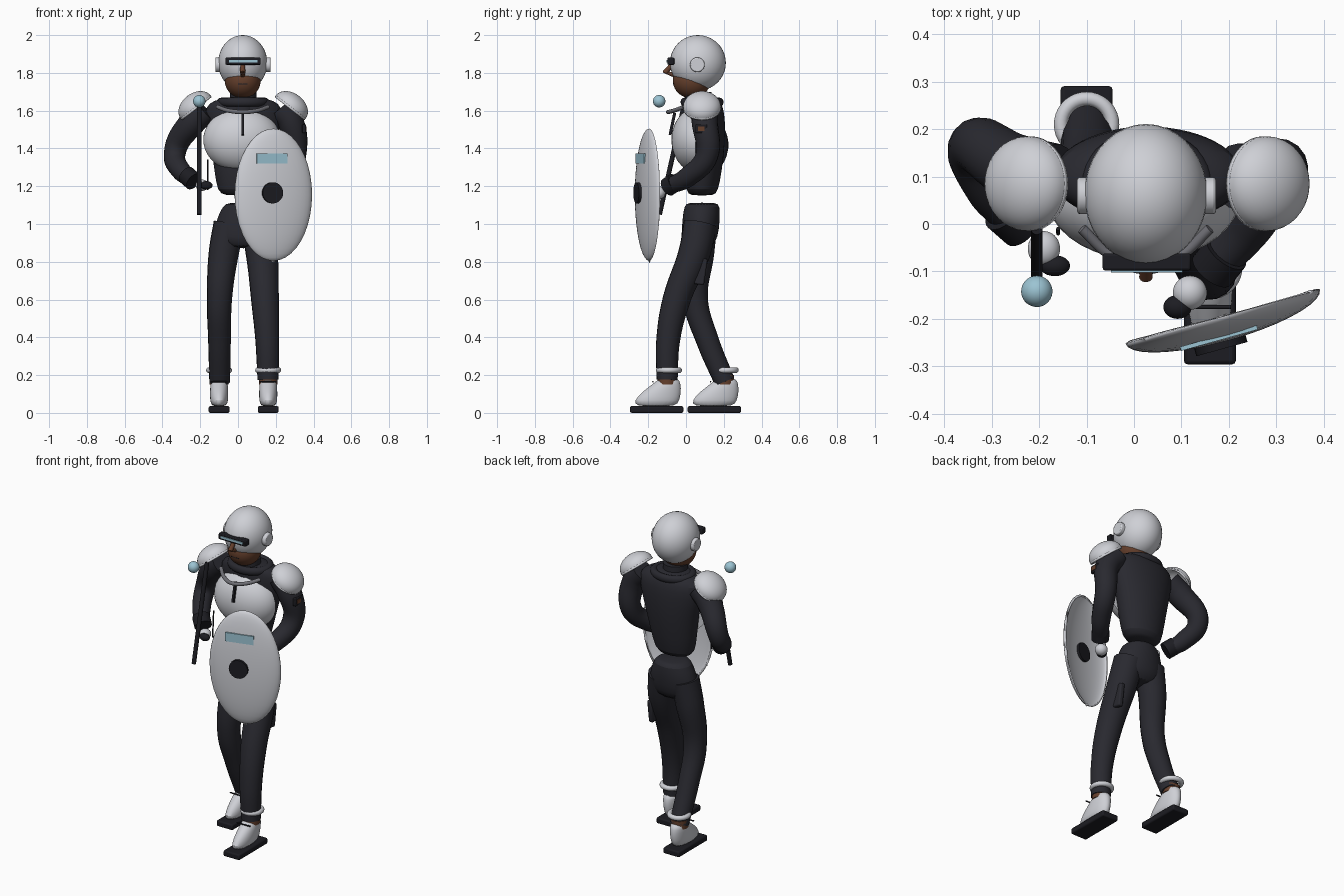
import bpy, bmesh, math
from mathutils import Vector, Matrix

cube = bpy.data.objects.get("Cube")
if cube:
    bpy.data.objects.remove(cube, do_unlink=True)


def material(name, rgb):
    m = bpy.data.materials.new(name)
    m.use_nodes = True
    m.diffuse_color = (*rgb, 1)
    m.node_tree.nodes["Principled BSDF"].inputs["Base Color"].default_value = (*rgb, 1)
    return m


WHITE = material("armour white", (0.62, 0.63, 0.67))
CLOTH = material("dark cloth", (0.022, 0.022, 0.029))
BLACK = material("black rubber", (0.012, 0.012, 0.016))
GREY = material("grey cord", (0.16, 0.16, 0.18))
BLUE = material("pale blue glass", (0.33, 0.55, 0.65))
SKIN = material("brown skin", (0.13, 0.05, 0.025))


def finish(ob, mat, angle=40):
    ob.data.materials.append(mat)
    bpy.ops.object.select_all(action='DESELECT')
    bpy.context.view_layer.objects.active = ob
    ob.select_set(True)
    if ob.type == 'CURVE':
        bpy.ops.object.convert(target='MESH')
        ob = bpy.context.object
    bpy.ops.object.shade_smooth_by_angle(angle=math.radians(angle))
    return ob


def from_bmesh(name, bm, mat, loc=(0, 0, 0), rot=(0, 0, 0)):
    bmesh.ops.recalc_face_normals(bm, faces=bm.faces)
    me = bpy.data.meshes.new(name)
    bm.to_mesh(me)
    bm.free()
    ob = bpy.data.objects.new(name, me)
    bpy.context.collection.objects.link(ob)
    ob.location, ob.rotation_euler = loc, rot
    return finish(ob, mat)


def modify(ob, kind, **settings):
    mod = ob.modifiers.new(kind.lower(), kind)
    for key, value in settings.items():
        setattr(mod, key, value)


def ellipsoid(name, mat, loc, size, rot=(0, 0, 0), cuts=(), shell=0):
    """Ellipsoid; each cut is (point, normal) removing the side the normal points to."""
    bm = bmesh.new()
    bmesh.ops.create_uvsphere(bm, u_segments=36, v_segments=20, radius=1)
    bmesh.ops.scale(bm, vec=size, verts=bm.verts)
    for co, no in cuts:
        cut = bmesh.ops.bisect_plane(bm, geom=bm.verts[:] + bm.edges[:] + bm.faces[:],
                                     plane_co=co, plane_no=no, clear_outer=True)
        if not shell:
            rim = [e for e in cut["geom_cut"] if isinstance(e, bmesh.types.BMEdge)]
            bmesh.ops.holes_fill(bm, edges=rim, sides=0)
    ob = from_bmesh(name, bm, mat, loc, rot)
    if shell:
        modify(ob, 'SOLIDIFY', thickness=shell, offset=-1)
    return ob


def box(name, mat, loc, size, rot=(0, 0, 0), bevel=0.0):
    bm = bmesh.new()
    bmesh.ops.create_cube(bm, size=1)
    bmesh.ops.scale(bm, vec=size, verts=bm.verts)
    ob = from_bmesh(name, bm, mat, loc, rot)
    if bevel:
        modify(ob, 'BEVEL', width=bevel, segments=2)
    return ob


def rod(name, mat, a, b, radius, tip=None):
    """Cylinder or cone between two points."""
    a, b = Vector(a), Vector(b)
    bm = bmesh.new()
    bmesh.ops.create_cone(bm, cap_ends=True, segments=28, radius1=radius,
                          radius2=radius if tip is None else tip, depth=(b - a).length)
    turn = (b - a).to_track_quat('Z', 'Y').to_euler()
    return from_bmesh(name, bm, mat, (a + b) / 2, turn)


def limb(name, mat, points):
    """Smooth tube through (x, y, z, radius) points."""
    cu = bpy.data.curves.new(name, 'CURVE')
    cu.dimensions = '3D'
    cu.bevel_depth, cu.bevel_resolution, cu.resolution_u = 1, 6, 8
    cu.use_fill_caps = True
    sp = cu.splines.new('BEZIER')
    sp.bezier_points.add(len(points) - 1)
    for bp, p in zip(sp.bezier_points, points):
        bp.co, bp.radius = p[:3], p[3]
        bp.handle_left_type = bp.handle_right_type = 'AUTO'
    ob = bpy.data.objects.new(name, cu)
    bpy.context.collection.objects.link(ob)
    return finish(ob, mat)


def loft(name, mat, sections, n=28):
    """Stack of level ellipses: (z, centre x, centre y, radius x, radius y)."""
    bm = bmesh.new()
    rings = []
    for z, cx, cy, rx, ry in sections:
        angles = [2 * math.pi * i / n for i in range(n)]
        rings.append([bm.verts.new((cx + rx * math.cos(t), cy + ry * math.sin(t), z)) for t in angles])
    for lo, hi in zip(rings, rings[1:]):
        for i in range(n):
            bm.faces.new((lo[i], lo[(i + 1) % n], hi[(i + 1) % n], hi[i]))
    bm.faces.new(rings[0][::-1])
    bm.faces.new(rings[-1])
    ob = from_bmesh(name, bm, mat)
    modify(ob, 'SUBSURF', levels=1, render_levels=1)
    return ob


def ring(name, mat, loc, major, minor, squash=(1, 1, 1)):
    bpy.ops.mesh.primitive_torus_add(major_segments=36, minor_segments=12, location=loc,
                                     major_radius=major, minor_radius=minor)
    ob = bpy.context.object
    ob.name, ob.scale = name, squash
    return finish(ob, mat)


# Head and helmet
ellipsoid("helmet", WHITE, (0.025, 0.063, 1.853), (0.13, 0.148, 0.147), cuts=[((0, 0, -0.138), (0, 0, -1))])
ellipsoid("face", SKIN, (0.025, 0.03, 1.76), (0.095, 0.1, 0.095))
rod("nose", SKIN, (0.025, -0.06, 1.86), (0.025, -0.112, 1.8), 0.012, 0.014)
rod("nose_tip", SKIN, (0.025, -0.06, 1.79), (0.025, -0.122, 1.805), 0.015, 0.003)
box("mouth", BLACK, (0.025, -0.062, 1.742), (0.05, 0.012, 0.005))
box("visor", BLACK, (0.027, -0.08, 1.862), (0.186, 0.036, 0.038), bevel=0.005)
box("visor_lens", BLUE, (0.027, -0.099, 1.862), (0.15, 0.006, 0.013))
for side, x in (("right", -0.105), ("left", 0.158)):
    ear = rod(side + "_ear_disc", WHITE, (x - 0.015, 0.06, 1.843), (x + 0.015, 0.06, 1.843), 0.039)
    modify(ear, 'BEVEL', width=0.006, segments=2, limit_method='ANGLE')
rod("neck", CLOTH, (0.027, 0.065, 1.6), (0.027, 0.065, 1.7), 0.072, 0.07)

# Torso
loft("jacket", CLOTH, [
    (1.15, 0.015, 0.085, 0.085, 0.06), (1.17, 0.015, 0.085, 0.125, 0.085),
    (1.28, 0.02, 0.09, 0.145, 0.1), (1.42, 0.025, 0.1, 0.17, 0.107),
    (1.55, 0.03, 0.103, 0.205, 0.105), (1.62, 0.03, 0.1, 0.205, 0.098),
    (1.655, 0.03, 0.09, 0.16, 0.085), (1.67, 0.03, 0.075, 0.085, 0.07)])
ring("hood_collar", CLOTH, (0.027, 0.085, 1.645), 0.115, 0.024, (1, 0.82, 1))
ellipsoid("chest_plate", WHITE, (0.02, 0.06, 1.445), (0.205, 0.137, 0.172),
          cuts=[((0, 0, -0.155), (0, 0, -1)), ((0, -0.01, 0), (0, 1, 0))])
box("chest_zip", BLACK, (0.025, -0.072, 1.53), (0.013, 0.016, 0.12), (math.radians(-12), 0, 0))
limb("chest_cord", GREY, [(-0.11, -0.01, 1.62, 0.011), (-0.05, -0.065, 1.6, 0.011),
                          (0.025, -0.095, 1.593, 0.011), (0.1, -0.065, 1.6, 0.011),
                          (0.16, -0.01, 1.62, 0.011)])
rod("waist_strap", BLACK, (-0.16, -0.02, 1.18), (-0.16, -0.01, 1.34), 0.004)

# Shoulder pads
for side, x, s in (("right", -0.225, -1), ("left", 0.28, 1)):
    ellipsoid(side + "_shoulder_pad", WHITE, (x, 0.085, 1.62), (0.1, 0.1, 0.072),
              (0, s * math.radians(38), 0), cuts=[((0, 0, 0), (0, 0, -1))], shell=0.012)

# Arms, gloves and arm badge
limb("right_arm", CLOTH, [(-0.17, 0.1, 1.6, 0.07), (-0.24, 0.115, 1.54, 0.072), (-0.335, 0.16, 1.375, 0.058),
                          (-0.3, 0.07, 1.28, 0.052), (-0.245, 0.005, 1.235, 0.04)])
limb("left_arm", CLOTH, [(0.22, 0.1, 1.61, 0.07), (0.278, 0.1, 1.54, 0.07), (0.3, 0.11, 1.36, 0.06),
                         (0.25, 0.01, 1.25, 0.054), (0.175, -0.085, 1.2, 0.042)])
rod("right_cuff", BLACK, (-0.275, 0.03, 1.26), (-0.235, -0.005, 1.225), 0.05)
rod("left_cuff", BLACK, (0.195, -0.06, 1.22), (0.165, -0.098, 1.195), 0.05)
ellipsoid("right_hand", WHITE, (-0.19, -0.052, 1.205), (0.034, 0.037, 0.03))
ellipsoid("right_grip", BLACK, (-0.167, -0.088, 1.205), (0.032, 0.022, 0.022))
ellipsoid("left_hand", WHITE, (0.118, -0.145, 1.165), (0.036, 0.036, 0.034))
ellipsoid("left_grip", BLACK, (0.092, -0.175, 1.165), (0.03, 0.025, 0.025))
box("arm_badge", BLACK, (0.35, 0.08, 1.505), (0.02, 0.062, 0.046), bevel=0.004)
box("badge_patch", SKIN, (0.361, 0.08, 1.505), (0.004, 0.034, 0.024))

# Baton with its separate glowing ball
rod("baton", BLACK, (-0.205, -0.14, 1.05), (-0.205, -0.01, 1.63), 0.0125)
ellipsoid("baton_ball", BLUE, (-0.205, -0.142, 1.65), (0.033, 0.033, 0.033))

# Shield
turn = math.radians(15.6)
frame = Matrix.Translation((0.187, -0.195, 1.155)) @ Matrix.Rotation(turn, 4, 'Z')
ellipsoid("shield", WHITE, frame.translation, (0.213, 0.052, 0.35), (0, 0, turn),
          cuts=[((0, 0, 0), (0, 1, 0))], shell=0.012)
rod("shield_boss", BLACK, frame @ Vector((-0.02, -0.025, 0.01)), frame @ Vector((-0.02, -0.066, 0.01)), 0.056)
box("shield_window", BLUE, frame @ Vector((-0.02, -0.042, 0.192)), (0.168, 0.009, 0.054), (0, 0, turn))

# Trousers and thigh pouch
loft("trouser_seat", CLOTH, [
    (1.113, 0.03, 0.085, 0.08, 0.075), (1.1, 0.03, 0.085, 0.11, 0.095), (1.02, 0.028, 0.08, 0.145, 0.1),
    (0.93, 0.028, 0.072, 0.16, 0.098), (0.87, 0.028, 0.06, 0.12, 0.08)])
limb("right_leg", CLOTH, [(-0.045, 0.08, 1.0, 0.085), (-0.075, 0.07, 0.85, 0.08), (-0.098, 0.05, 0.6, 0.066),
                          (-0.098, 0.115, 0.38, 0.06), (-0.097, 0.205, 0.165, 0.055)])
limb("left_leg", CLOTH, [(0.1, 0.075, 1.0, 0.088), (0.125, 0.045, 0.85, 0.085), (0.143, -0.05, 0.6, 0.074),
                         (0.155, -0.095, 0.38, 0.063), (0.159, -0.1, 0.175, 0.056)])
box("thigh_pouch", CLOTH, (0.175, 0.07, 0.75), (0.03, 0.07, 0.14), (math.radians(-8), 0, 0), 0.008)

# Feet
for side, x, y in (("right", -0.1, 0.305), ("left", 0.16, 0)):
    sole = box(side + "_sole", BLACK, (x, y - 0.155, 0.018), (0.11, 0.282, 0.036), bevel=0.008)
    loft(side + "_shoe", WHITE, [
        (0.032, x, y - 0.16, 0.04, 0.108), (0.065, x, y - 0.155, 0.048, 0.12),
        (0.11, x, y - 0.13, 0.049, 0.105), (0.155, x, y - 0.1, 0.046, 0.072),
        (0.185, x, y - 0.09, 0.04, 0.05)])
    rod(side + "_ankle", SKIN, (x, y - 0.1, 0.15), (x, y - 0.1, 0.2), 0.05)
    rod(side + "_lace", BLACK, (x - 0.045, y - 0.175, 0.165), (x + 0.045, y - 0.175, 0.165), 0.004)
    ring(side + "_ankle_ring", WHITE, (x, y - (0.09 if y == 0 else 0.095), 0.226), 0.054, 0.015)
